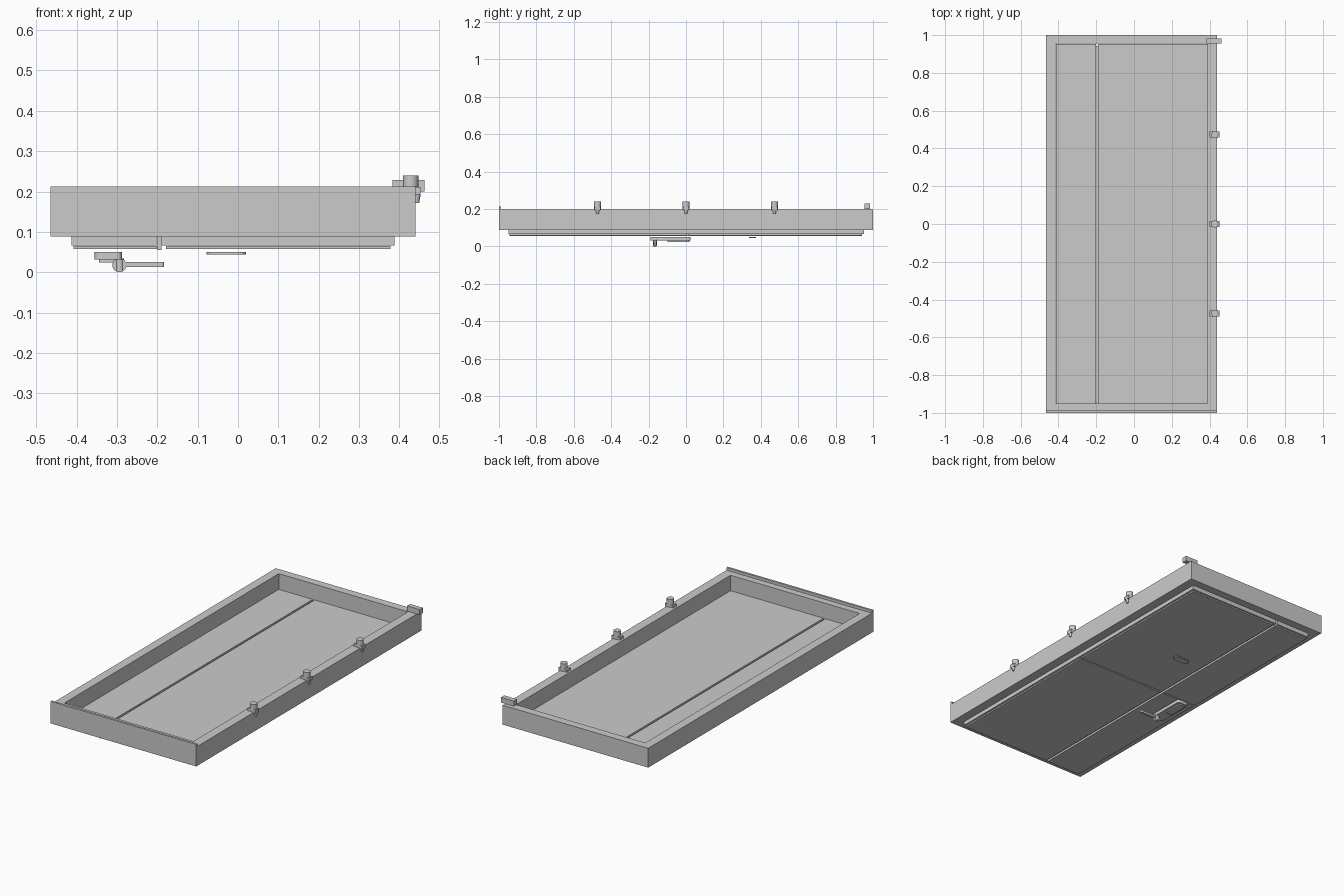
import bpy, bmesh, math

cube = bpy.data.objects.get("Cube")
if cube:
    bpy.data.objects.remove(cube, do_unlink=True)

grey = bpy.data.materials.new("light_grey")
grey.use_nodes = True
grey.diffuse_color = (0.6, 0.6, 0.6, 1)
grey.node_tree.nodes["Principled BSDF"].inputs["Base Color"].default_value = (0.6, 0.6, 0.6, 1)


def finish(name, bm):
    mesh = bpy.data.meshes.new(name)
    bmesh.ops.recalc_face_normals(bm, faces=bm.faces)
    bm.to_mesh(mesh)
    bm.free()
    mesh.materials.append(grey)
    ob = bpy.data.objects.new(name, mesh)
    bpy.context.collection.objects.link(ob)
    return ob


def smooth(ob):
    bpy.ops.object.select_all(action='DESELECT')
    ob.select_set(True)
    bpy.context.view_layer.objects.active = ob
    bpy.ops.object.shade_smooth_by_angle(angle=math.radians(35))


def box(name, x, y, z):
    bm = bmesh.new()
    bmesh.ops.create_cube(bm, size=1)
    for v in bm.verts:
        v.co = [lo + (c + 0.5) * (hi - lo) for c, (lo, hi) in zip(v.co, (x, y, z))]
    return finish(name, bm)


def rod(name, start, axis, length, r1, r2=None, sides=24):
    """Cylinder or cone frustum along x, y or z from its start point."""
    bm = bmesh.new()
    bmesh.ops.create_cone(bm, cap_ends=True, segments=sides, radius1=r1,
                          radius2=r1 if r2 is None else r2, depth=length)
    for v in bm.verts:
        a, b, c = v.co
        c += length / 2
        v.co = {"x": (c, a, b), "y": (a, c, b), "z": (a, b, c)}[axis]
        for i in range(3):
            v.co[i] += start[i]
    ob = finish(name, bm)
    smooth(ob)
    return ob


def rounded_plate(name, x, y, z, radius):
    """Flat plate with rounded corners, extruded along z."""
    bm = bmesh.new()
    verts = []
    corners = [(x[1], y[1], -1, -1), (x[0], y[1], 1, -1), (x[0], y[0], 1, 1), (x[1], y[0], -1, 1)]
    for q, (cx, cy, sx, sy) in enumerate(corners):
        for k in range(7):
            a = math.pi / 2 * (q + k / 6)
            verts.append(bm.verts.new((cx + radius * (sx + math.cos(a)),
                                       cy + radius * (sy + math.sin(a)), z[0])))
    face = bm.faces.new(verts)
    ext = bmesh.ops.extrude_face_region(bm, geom=[face])
    for v in ext["geom"]:
        if isinstance(v, bmesh.types.BMVert):
            v.co.z = z[1]
    ob = finish(name, bm)
    smooth(ob)
    return ob


# Surrounding frame: nested rectangles joined into one ring
bm = bmesh.new()
loops = []
for (x0, x1, y0, y1), z in (((-.465, .44, -1, 1), .088), ((-.465, .44, -1, 1), .197),
                            ((-.415, .388, -.95, .955), .197), ((-.415, .388, -.95, .955), .088)):
    loops.append([bm.verts.new((x, y, z)) for x, y in ((x0, y0), (x1, y0), (x1, y1), (x0, y1))])
for i in range(4):
    a, b = loops[i], loops[(i + 1) % 4]
    for j in range(4):
        k = (j + 1) % 4
        bm.faces.new((a[j], a[k], b[k], b[j]))
finish("frame", bm)
box("threshold_lip", (-.465, .44), (-1, -.988), (.197, .212))

# Two door leaves, each with a thin outer skin split across the middle
for side, (x0, x1), (s0, s1) in (("narrow", (-.413, -.202), (-.408, -.201)),
                                 ("wide", (-.19, .388), (-.179, .378))):
    box(side + "_leaf", (x0, x1), (-.95, .952), (.066, .11))
    box(side + "_lower_skin", (s0, s1), (-.945, .006), (.058, .0655))
    box(side + "_upper_skin", (s0, s1), (.014, .942), (.058, .0655))

# Cover strip over the joint between leaves
box("joint_strip", (-.2, -.189), (-.945, .942), (.055, .088))

# Three hinges along the left side
for i in range(3):
    y = (i - 1) * .473
    rod(f"hinge_barrel_{i + 1}", (.428, y, .192), "z", .048, .019)
    box(f"hinge_leaf_{i + 1}", (.4, .452), (y - .016, y + .016), (.192, .211))
    rod(f"hinge_pin_{i + 1}", (.443, y, .172), "z", .022, .006, .01, 12)

# Closer block on the top corner
box("closer_block", (.383, .462), (.955, .983), (.2, .229))

# Lever handle with its backplate and lock cover
rounded_plate("handle_backplate", (-.355, -.288), (-.19, .025), (.031, .05), .012)
rounded_plate("lock_cover", (-.345, -.302), (-.1, .018), (.024, .031), .008)
rod("lever_spindle", (-.294, -.165, .004), "z", .03, .011)
rod("lever_hub", (-.294, -.173, .0175), "y", .016, .0175)
rounded_plate("lever", (-.294, -.183), (-.172, -.158), (.013, .025), .006)

# Small slot plate on the wide leaf
rounded_plate("slot_plate", (-.078, .02), (.338, .374), (.044, .05), .017)
